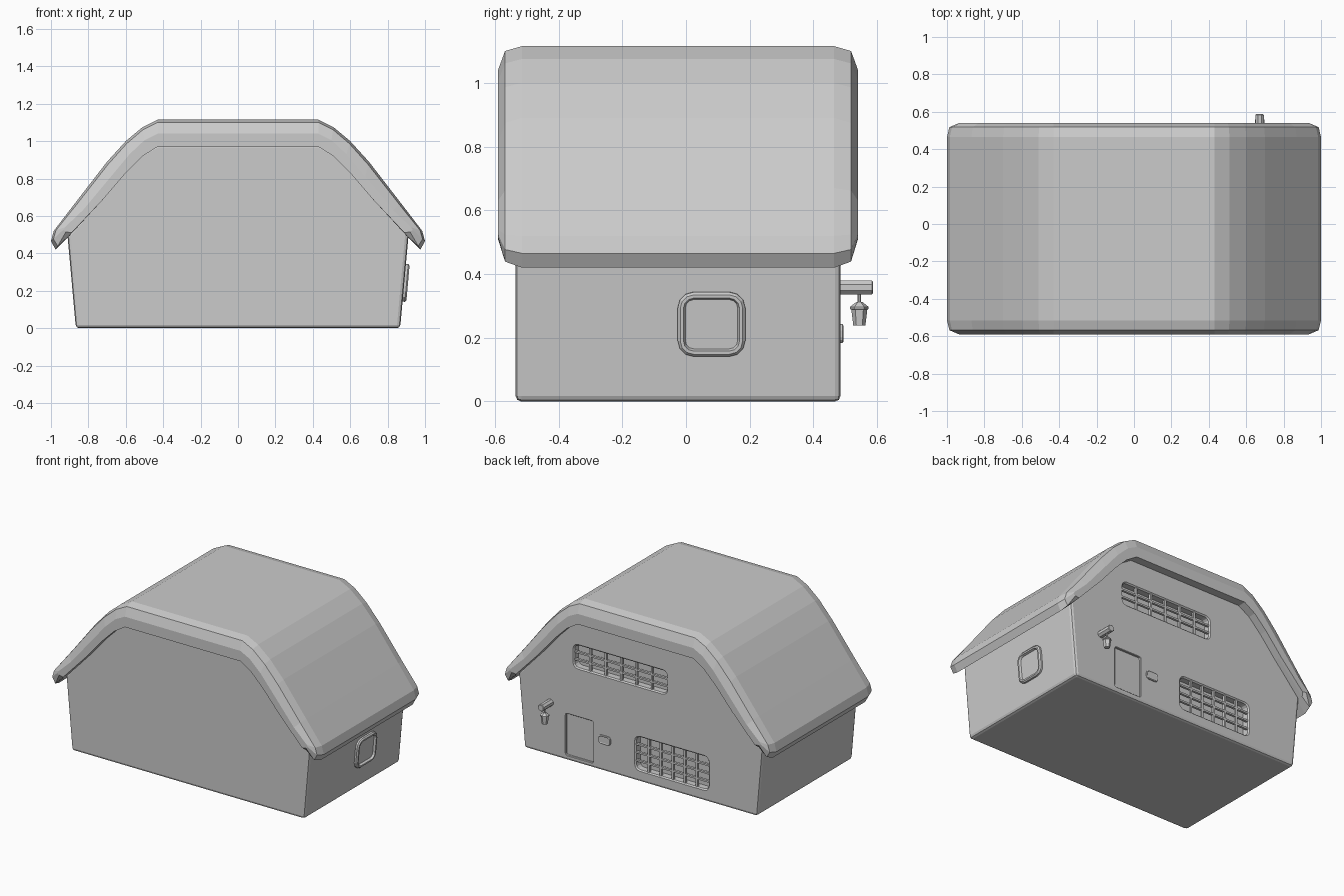
import bpy, bmesh, math
from mathutils import Matrix, Vector

if "Cube" in bpy.data.objects:
    bpy.data.objects.remove(bpy.data.objects["Cube"])

BACK = 0.485   # y of the back wall


def loft(name, loops, matrix=Matrix()):
    """Skin a list of equal-length closed loops and cap both ends."""
    bm = bmesh.new()
    rings = [[bm.verts.new(matrix @ Vector(p)) for p in lp] for lp in loops]
    n = len(rings[0])
    for a, b in zip(rings, rings[1:]):
        for i in range(n):
            j = (i + 1) % n
            bm.faces.new((a[i], a[j], b[j], b[i]))
    bm.faces.new(rings[0])
    bm.faces.new(rings[-1])
    bmesh.ops.recalc_face_normals(bm, faces=bm.faces)
    me = bpy.data.meshes.new(name)
    bm.to_mesh(me)
    bm.free()
    ob = bpy.data.objects.new(name, me)
    bpy.context.collection.objects.link(ob)
    return ob


def mirrored(half, y):
    """Closed symmetric xz loop at depth y from its right half."""
    return [(x, y, z) for x, z in half] + [(-x, y, z) for x, z in reversed(half)]


def rounded(w, h, r, y, seg=3):
    """Rounded rectangle in the xz plane."""
    pts = []
    for k, (sx, sz) in enumerate(((1, 1), (-1, 1), (-1, -1), (1, -1))):
        for i in range(seg + 1):
            a = math.pi / 2 * (k + i / seg)
            pts.append((sx * (w / 2 - r) + r * math.cos(a), y,
                        sz * (h / 2 - r) + r * math.sin(a)))
    return pts


def panel(name, w, h, r, steps, matrix):
    """Rounded panel from (inset, depth) steps."""
    return loft(name, [rounded(w - 2 * i, h - 2 * i, max(r - i, 0.004), d)
                       for i, d in steps], matrix)


def apply_mods(ob):
    bpy.context.view_layer.objects.active = ob
    for m in list(ob.modifiers):
        bpy.ops.object.modifier_apply(modifier=m.name)


# Roof shell: full section, and the shrunken section at the rounded rims
underside = [(0.72, 0.69), (0.60, 0.83), (0.51, 0.92), (0.43, 0.97)]
full = [(0.43, 1.115), (0.51, 1.075), (0.60, 1.0), (0.70, 0.89), (0.87, 0.67),
        (0.985, 0.52), (1.0, 0.465), (0.975, 0.42), (0.91, 0.485)] + underside
rim = [(0.43, 1.04), (0.50, 1.005), (0.58, 0.93), (0.68, 0.81), (0.83, 0.63),
       (0.925, 0.54), (0.935, 0.525), (0.92, 0.515), (0.89, 0.51)] + underside


def roof_loop(t, y):
    half = [tuple(Vector(a).lerp(Vector(b), t)) for a, b in zip(full, rim)]
    return mirrored(half, y)


loft("roof", [roof_loop(t, y) for t, y in
              ((1, -0.59), (0.2, -0.568), (0, -0.515), (0, 0.465), (0.2, 0.518), (1, 0.54))])

# House walls, top tucked into the roof
wall = [(0.867, 0), (0.912, 0.50), (0.73, 0.71), (0.61, 0.85), (0.52, 0.935), (0.43, 0.985)]
body = loft("walls", [mirrored(wall, -0.535), mirrored(wall, BACK)])
bev = body.modifiers.new("soft_edges", 'BEVEL')
bev.width = 0.018
bev.segments = 2
bev.limit_method = 'ANGLE'
bev.angle_limit = math.radians(50)
apply_mods(body)


def recess(cx, cz, w, h, r, depth, lip):
    """Cut a lipped opening into the back wall."""
    cut = panel("cutter", w, h, r, ((-lip * 1.5, BACK + lip / 2), (0, BACK - lip),
                                    (0, BACK - depth)), Matrix.Translation((cx, 0, cz)))
    cut.hide_render = True
    m = body.modifiers.new("recess", 'BOOLEAN')
    m.operation = 'DIFFERENCE'
    m.solver = 'EXACT'
    m.object = cut
    apply_mods(body)
    bpy.data.objects.remove(cut)


def bar(name, c, size):
    x, z = c
    w, h = size
    return loft(name, [rounded(w, h, 0.002, BACK - 0.022, 1), rounded(w, h, 0.002, BACK - 0.006, 1)],
                Matrix.Translation((x, 0, z)))


# Barred windows on the back wall
for name, cx, cz, w, h, nv, nh in (("upper_window", 0.15, 0.72, 0.69, 0.15, 5, 2),
                                   ("lower_window", -0.235, 0.19, 0.54, 0.22, 5, 3)):
    recess(cx, cz, w, h, 0.03, 0.05, 0.008)
    for i in range(nv):
        x = cx - w / 2 + w * (i + 1) / (nv + 1)
        bar(name + "_upright", (x, cz), (0.014, h + 0.004))
    for i in range(nh):
        z = cz - h / 2 + h * (i + 1) / (nh + 1)
        bar(name + "_crossbar", (cx, z), (w + 0.004, 0.012))

# Recessed door and the small plate beside it
recess(0.455, 0.175, 0.205, 0.28, 0.012, 0.015, 0.003)
panel("door_plate", 0.09, 0.06, 0.02, ((0, -0.01), (0, 0.006), (0.005, 0.009), (0.01, 0.006)),
      Matrix.Translation((0.265, BACK, 0.213)))

# Rounded window frame with pane on the right wall, leaning with the wall
lean = Matrix.Rotation(math.atan2(0.045, 0.5), 4, 'Y') @ Matrix.Rotation(-math.pi / 2, 4, 'Z')
panel("side_window", 0.212, 0.203, 0.05,
      ((0, -0.01), (0, 0.012), (0.008, 0.02), (0.018, 0.02), (0.024, 0.006)),
      Matrix.Translation((0.889, 0.08, 0.243)) @ lean)


# Wall lantern: arm, hanger and tapered lamp
def circle(r, h, n=8):
    return [(r * math.cos((i + 0.5) * 2 * math.pi / n), r * math.sin((i + 0.5) * 2 * math.pi / n), h)
            for i in range(n)]


def turned(name, profile, matrix, n=8):
    return loft(name, [circle(r, h, n) for r, h in profile], matrix)


turned("lantern_arm", ((0.024, -0.01), (0.024, 0.098), (0.020, 0.102)),
       Matrix.Translation((0.672, BACK, 0.358)) @ Matrix.Rotation(-math.pi / 2, 4, 'X'))
turned("lantern_hanger", ((0.006, 0.295), (0.006, 0.345)), Matrix.Translation((0.672, 0.544, 0)))
turned("lantern", ((0.019, 0.238), (0.025, 0.288), (0.029, 0.29), (0.029, 0.297), (0.010, 0.312)),
       Matrix.Translation((0.672, 0.544, 0)), 6)
